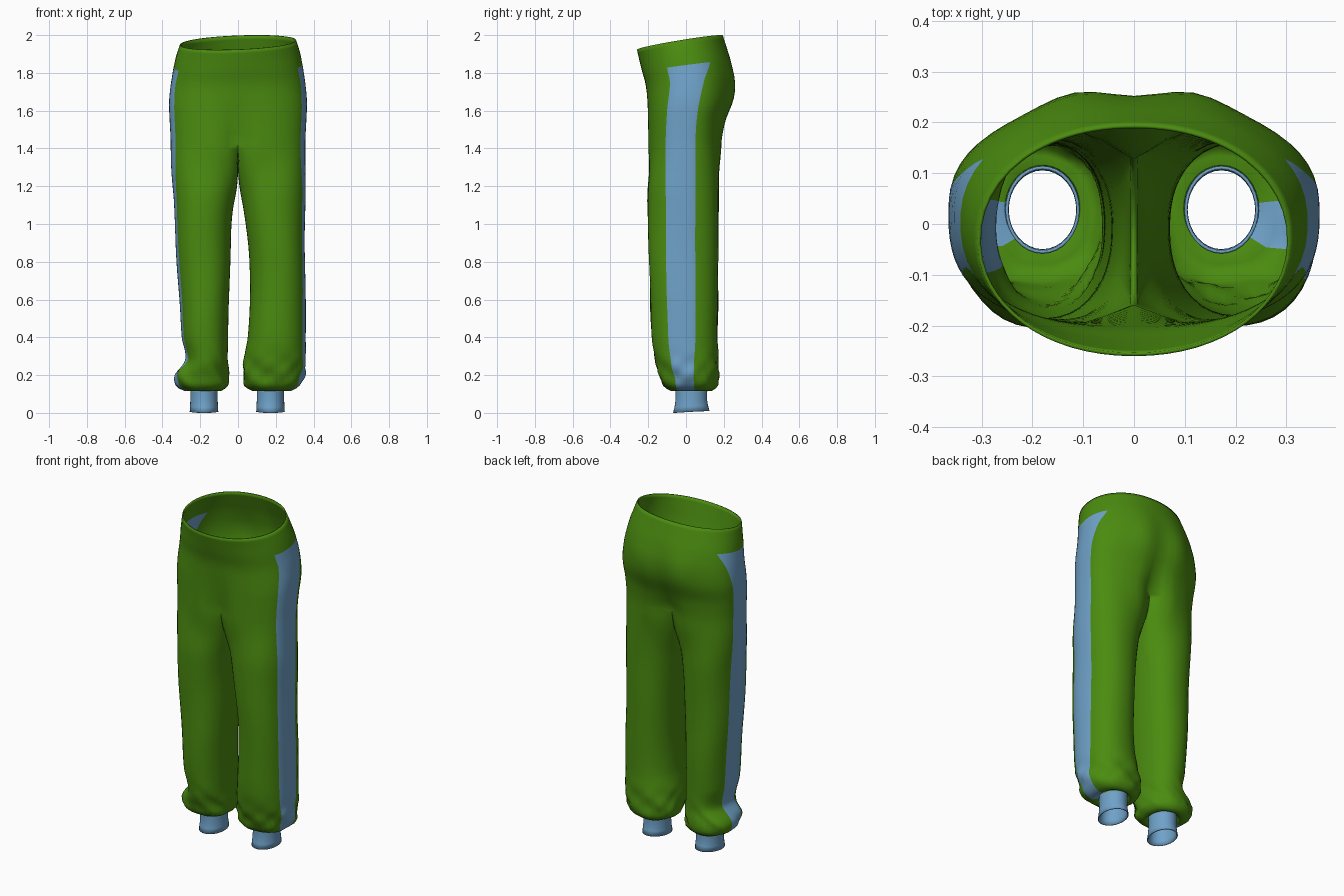
import bpy, bmesh, math
from math import sin, cos, pi, exp, radians

if "Cube" in bpy.data.objects:
    bpy.data.objects.remove(bpy.data.objects["Cube"])


def material(name, col):
    m = bpy.data.materials.new(name)
    m.diffuse_color = (*col, 1)
    m.use_nodes = True
    m.node_tree.nodes["Principled BSDF"].inputs["Base Color"].default_value = m.diffuse_color
    return m


GREEN = material("green_fabric", (0.07, 0.26, 0.005))
BLUE = material("blue_fabric", (0.16, 0.36, 0.58))


def curve(keys, z):
    """Smooth interpolation of rows (z, values...) sorted by falling z."""
    if z >= keys[0][0]:
        return keys[0][1:]
    if z <= keys[-1][0]:
        return keys[-1][1:]
    i = next(k for k in range(len(keys) - 1) if keys[k + 1][0] <= z)
    a, b = keys[i], keys[i + 1]
    p, n = keys[max(i - 1, 0)], keys[min(i + 2, len(keys) - 1)]
    d = b[0] - a[0]
    t = (z - a[0]) / d
    out = []
    for c in range(1, len(a)):
        ma = (b[c] - p[c]) / (b[0] - p[0]) * d
        mb = (n[c] - a[c]) / (n[0] - a[0]) * d
        out.append((2*t**3 - 3*t*t + 1) * a[c] + (t**3 - 2*t*t + t) * ma
                   + (3*t*t - 2*t**3) * b[c] + (t**3 - t*t) * mb)
    return out


# hips: z, tilt, half width, front y, back y
HIPS = [(1.966, .165, .308, -.26, .195), (1.90, .15, .328, -.246, .216),
        (1.833, .13, .342, -.231, .236), (1.75, .08, .355, -.213, .25),
        (1.65, .03, .365, -.207, .246), (1.55, 0, .362, -.205, .217),
        (1.45, 0, .357, -.205, .197), (1.3, 0, .354, -.205, .182)]
# legs: z, inner x, outer x, front y, back y
LEGS = {1: [(1.45, 0, .357, -.205, .197), (1.3, .006, .357, -.205, .182),
            (1.2, .015, .357, -.205, .176), (1.0, .04, .355, -.2, .17),
            (.8, .06, .355, -.195, .17), (.6, .065, .357, -.19, .17),
            (.4, .05, .36, -.18, .165), (.3, .032, .36, -.165, .17),
            (.2, .027, .35, -.14, .172), (.14, .04, .325, -.12, .165),
            (.115, .08, .28, -.08, .135)],
        -1: [(1.45, 0, .355, -.205, .197), (1.3, .003, .349, -.205, .182),
             (1.2, .01, .345, -.205, .176), (1.0, .033, .335, -.2, .17),
             (.8, .042, .324, -.195, .17), (.6, .047, .311, -.19, .17),
             (.4, .052, .298, -.18, .165), (.28, .055, .277, -.165, .165),
             (.2, .05, .335, -.14, .172), (.14, .055, .325, -.12, .165),
             (.115, .09, .28, -.08, .135)]}
# side stripe: z, front y, back y
STRIPE = [(1.966, -.1, .13), (1.833, -.1, .13), (1.75, -.085, .1),
          (1.6, -.1, .065), (1.4, -.108, .05), (.4, -.095, .05),
          (.2, -.065, .04), (.115, -.045, .045)]
N1, N2, N3, M = 13, 8, 13, 10
K = N1 + N2 + N3
SPLIT = 1.43
CUFF = {1: (.172, .073), -1: (.18, .073)}


def spow(v, p):
    return math.copysign(abs(v) ** p, v)


def angles(end, yc, h, e, z):
    """Angles from front centre to back centre, aligned with the stripe edges."""
    a1, a2 = [math.asin(spow(max(-.95, min(.95, (y - yc) / h)), e / 2))
              for y in curve(STRIPE, z)]
    seg = [(-end, a1, N1), (a1, a2, N2), (a2, end, N3)]
    return [a + (b - a) * k / n for a, b, n in seg for k in range(n)] + [end]


def hip_half(z):
    tilt, w, yf, yb = curve(HIPS, z)
    yc, h = (yf + yb) / 2, (yb - yf) / 2
    e = 2.08 + .52 * min(1, max(0, (1.9 - z) / .3))
    pts = []
    low = min(1, max(0, (1.75 - z) / .3))
    seat = exp(-((z - 1.71) / .11) ** 2)
    for a in angles(pi / 2, yc, h, e, z):
        # square front corners, rounder seat
        ee = e if a < 0 else e + (2.1 - e) * sin(a) * min(1, max(0, (z - 1.4) / .15))
        x, y = w * spow(cos(a), 2 / ee), yc + h * spow(sin(a), 2 / ee)
        if y > 0:
            y += .018 * seat * exp(-((x - .12) / .08) ** 2)
        dent = exp(-(x / .06) ** 2) * low ** 1.7
        y += dent * (.04 if y < 0 else -.06)
        crease = -.004 * exp(-((z - 1.795) / .012) ** 2)
        pts.append((x * (1 + crease), y * (1 + crease), z + tilt * y))
    pts[0] = (0, *pts[0][1:])
    pts[-1] = (0, *pts[-1][1:])
    return pts


def leg_ring(z, s, top):
    x0, x1, yf, yb = curve(LEGS[s], z)
    end = radians(150)
    angs = angles(end, (yf + yb) / 2, (yb - yf) / 2, 2.25, z)
    angs += [end + radians(60) * k / M for k in range(1, M)]
    w = min(1, max(0, (z - 1.12) / (SPLIT - 1.12)))
    w = w * w * (3 - 2 * w)
    pts = []
    for i, a in enumerate(angs):
        # the inside of the thigh hangs lower, forming the crotch curve
        u = (i - K) / M if i > K else 0
        zz = z - .4 * u * (1 - u) * max(0, (z - .9) / (SPLIT - .9))
        x0, x1, yf, yb = curve(LEGS[s], zz)
        ca, sa = spow(cos(a), 2 / 2.25), spow(sin(a), 2 / 2.25)
        # gathered folds above the cuff, faint ones along the leg
        g = exp(-((z - .2) / .09) ** 2)
        f = 1 + g * (.035 * sin(5 * a + 38 * z * s) + .025 * sin(9 * a - 55 * z))
        f += (1 - w) * .012 * sin(2 * a + 11 * z + s)
        x = (x0 + x1) / 2 + (x1 - x0) / 2 * ca * f
        y = (yf + yb) / 2 + (yb - yf) / 2 * sa * f
        if i <= K:
            tx, ty = top[i][:2]
        else:
            tx, ty = 0, top[K][1] + (top[0][1] - top[K][1]) * u
        pts.append((s * (x + (tx - x) * w), y + (ty - y) * w, zz))
    return pts


def finish(bm, name, mats, thick):
    bmesh.ops.recalc_face_normals(bm, faces=bm.faces)
    me = bpy.data.meshes.new(name)
    bm.to_mesh(me)
    bm.free()
    for m in mats:
        me.materials.append(m)
    ob = bpy.data.objects.new(name, me)
    bpy.context.collection.objects.link(ob)
    me.shade_smooth()
    sol = ob.modifiers.new("thickness", 'SOLIDIFY')
    sol.thickness, sol.offset = thick, -1
    return ob


def bridge(bm, a, b, is_blue):
    n = len(a)
    for i in range(n):
        j = (i + 1) % n
        f = bm.faces.new((a[i], a[j], b[j], b[i]))
        f.material_index = int(is_blue(i))


# trousers: hips, then two legs sharing the crotch seam
bm = bmesh.new()
zs = ([1.966 - .133 * k / 6 for k in range(7)]
      + [1.833 - (1.833 - SPLIT) * k / 16 for k in range(1, 17)])
prev = None
for r, z in enumerate(zs):
    half = hip_half(z)
    co = half + [(-x, y, zz) for x, y, zz in half[K - 1:0:-1]]
    lean = .04 * max(0, (z - 1.6) / .37)   # waist sits higher on one side
    ring = [bm.verts.new((x, y, zz + lean * x)) for x, y, zz in co]
    if prev:
        bridge(bm, prev, ring, lambda i: r > 6 and (
            N1 <= i < N1 + N2 or N1 <= 2 * K - 1 - i < N1 + N2))
    prev = ring
top = half
seam = [bm.verts.new(c) for c in leg_ring(SPLIT, 1, top)[K + 1:]]
for s in (1, -1):
    outer = prev[:K + 1] if s > 0 else [prev[0]] + prev[:K - 1:-1]
    last = outer + seam
    levels = [SPLIT - (SPLIT - .4) * k / 30 for k in range(1, 31)]
    levels += [.4 - .285 * k / 20 for k in range(1, 21)]
    for z in levels:
        ring = [bm.verts.new(c) for c in leg_ring(z, s, top)]
        bridge(bm, last, ring, lambda i: N1 <= i < N1 + N2)
        last = ring
    # hem tucked in to the cuff
    cx, rx = CUFF[s]
    hem = []
    for v in last:
        a = math.atan2(v.co.y - .03, v.co.x - s * cx)
        hem.append(bm.verts.new((s * cx + rx * cos(a), .03 + .084 * sin(a), .128)))
    bridge(bm, last, hem, lambda i: N1 <= i < N1 + N2)
finish(bm, "trousers", (GREEN, BLUE), .007)

# ankle cuffs: open ribbed bands, slightly waisted
for s, name in ((1, "right_cuff"), (-1, "left_cuff")):
    cx, rx = CUFF[s]
    bm = bmesh.new()
    last = None
    for z, k in ((.145, 1), (.11, .98), (.07, .97), (.035, 1.03), (.006, 1.12)):
        ring = []
        for i in range(32):
            a = 2 * pi * i / 32
            ring.append(bm.verts.new((s * cx + rx * (1 + (k - 1) * .3) * cos(a),
                                      .028 + .086 * k * sin(a),
                                      z + .005 * sin(a) * (z < .05))))
        if last:
            bridge(bm, last, ring, lambda i: False)
        last = ring
    finish(bm, name, (BLUE,), .006)
